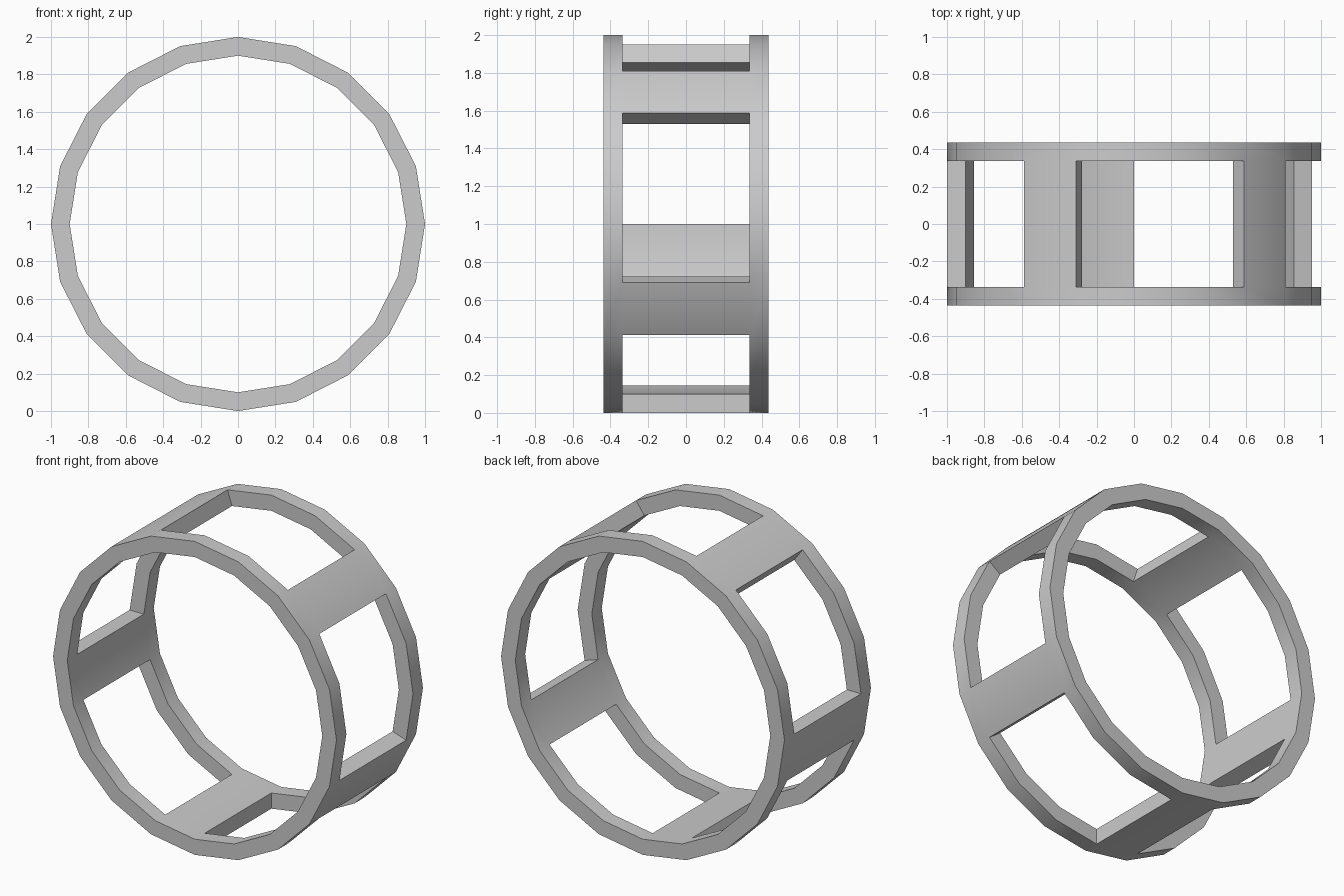
import bpy, bmesh
from math import cos, sin, radians, tau

if "Cube" in bpy.data.objects:
    bpy.data.objects.remove(bpy.data.objects["Cube"])

SIDES = 20
OUTER, INNER = 1.0, 0.9
YS = (-0.436, -0.336, 0.336, 0.436)   # two rims with a gap between
BAR_SEGMENTS = range(2, SIDES, 4)     # five cross bars, one segment wide

bm = bmesh.new()

# Outer skin: two full rims joined by the cross bars
grid = [[bm.verts.new((OUTER * cos(tau * i / SIDES), y, OUTER * sin(tau * i / SIDES)))
         for y in YS] for i in range(SIDES)]
for i in range(SIDES):
    a, b = grid[i], grid[(i + 1) % SIDES]
    for j in range(3):
        if j != 1 or i in BAR_SEGMENTS:
            bm.faces.new((a[j], a[j + 1], b[j + 1], b[j]))

# Thickness: extrude the skin radially inward
ext = bmesh.ops.extrude_face_region(bm, geom=bm.faces[:], use_keep_orig=True)
for v in ext["geom"]:
    if isinstance(v, bmesh.types.BMVert):
        v.co.x *= INNER / OUTER
        v.co.z *= INNER / OUTER
bmesh.ops.recalc_face_normals(bm, faces=bm.faces[:])

mesh = bpy.data.meshes.new("wheel_frame")
bm.to_mesh(mesh)
bm.free()
frame = bpy.data.objects.new("wheel_frame", mesh)
frame.location.z = OUTER
bpy.context.collection.objects.link(frame)

# Smooth round surfaces, sharp corners
bpy.context.view_layer.objects.active = frame
frame.select_set(True)
bpy.ops.object.shade_smooth_by_angle(angle=radians(30))
